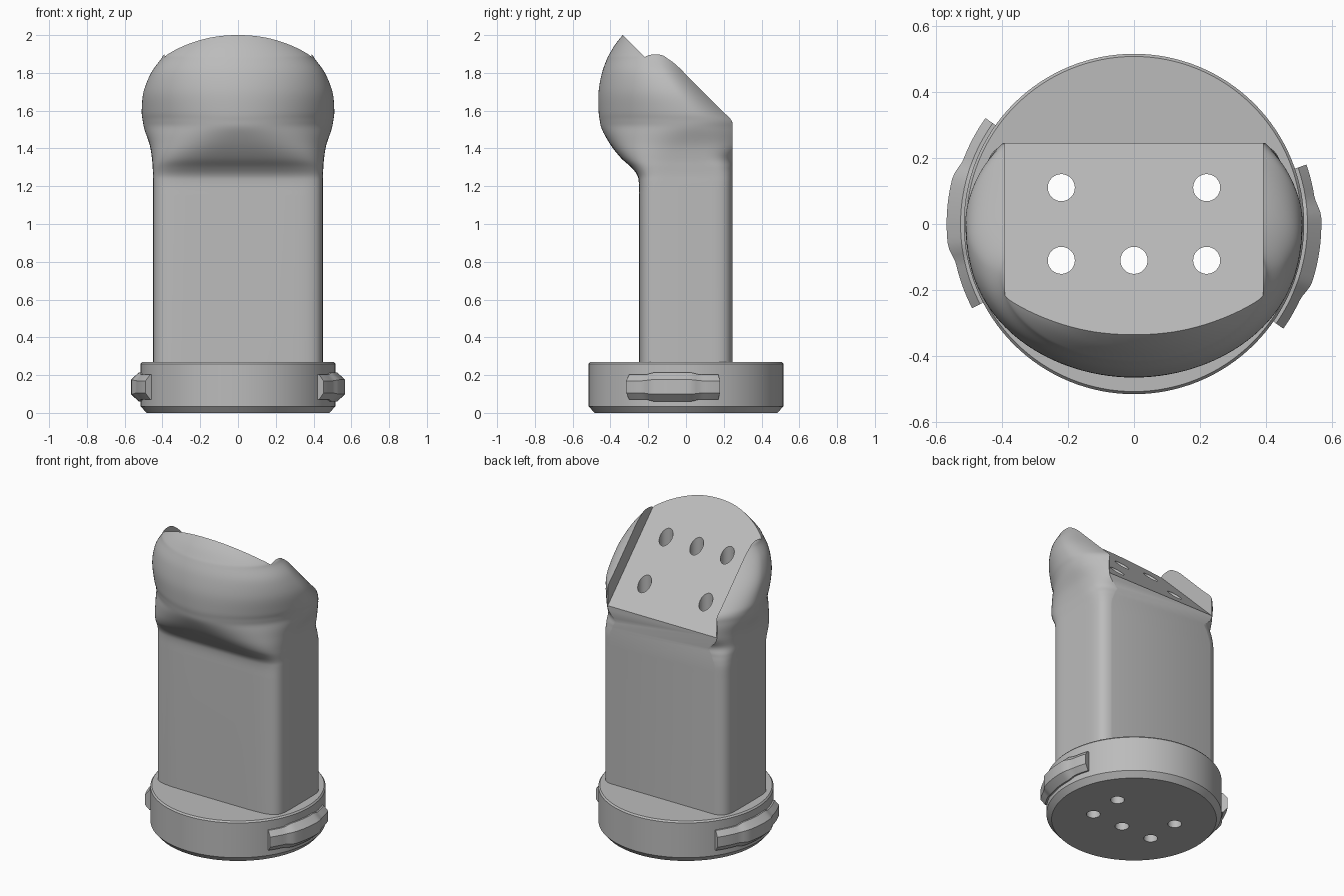
import bpy, bmesh, math
from math import cos, sin, radians, pi

if "Cube" in bpy.data.objects:
    bpy.data.objects.remove(bpy.data.objects["Cube"], do_unlink=True)

grey = bpy.data.materials.new("matte_grey")
grey.use_nodes = True
grey.diffuse_color = (0.5, 0.5, 0.5, 1)
grey.node_tree.nodes["Principled BSDF"].inputs["Base Color"].default_value = (0.5, 0.5, 0.5, 1)


def loft(name, rings, closed_loop=False):
    """Skin a stack of equal rings; cap the ends unless the stack loops."""
    bm = bmesh.new()
    rows = [[bm.verts.new(p) for p in ring] for ring in rings]
    pairs = list(zip(rows, rows[1:]))
    for low, high in pairs:
        for i in range(len(low)):
            j = (i + 1) % len(low)
            bm.faces.new((low[i], low[j], high[j], high[i]))
    bm.faces.new(rows[0][::-1])
    bm.faces.new(rows[-1])
    bmesh.ops.recalc_face_normals(bm, faces=bm.faces)
    mesh = bpy.data.meshes.new(name)
    bm.to_mesh(mesh)
    bm.free()
    mesh.materials.append(grey)
    obj = bpy.data.objects.new(name, mesh)
    bpy.context.collection.objects.link(obj)
    return obj


def circle(r, z, x=0, y=0, n=128):
    return [(x + r * cos(2 * pi * i / n), y + r * sin(2 * pi * i / n), z) for i in range(n)]


def prism(name, half_width, yz):
    return loft(name, [[(x, y, z) for y, z in yz] for x in (-half_width, half_width)])


def cut(obj, cutters):
    for c in cutters:
        c.hide_render = True
        mod = obj.modifiers.new("cut", 'BOOLEAN')
        mod.operation, mod.solver, mod.object = 'DIFFERENCE', 'EXACT', c
    deps = bpy.context.evaluated_depsgraph_get()
    mesh = bpy.data.meshes.new_from_object(obj.evaluated_get(deps))
    obj.modifiers.clear()
    obj.data = mesh


def smooth(obj, angle=30):
    bpy.ops.object.select_all(action='DESELECT')
    obj.select_set(True)
    bpy.context.view_layer.objects.active = obj
    bpy.ops.object.shade_smooth_by_angle(angle=radians(angle))


# Body sections: height, half width, y of widest point, front y, back y, squareness
SECTIONS = [
    (1.15, .45, 0, -.25, .257, 7),
    (1.22, .45, 0, -.25, .257, 7),
    (1.26, .45, 0, -.259, .257, 6.5),
    (1.30, .452, 0, -.29, .258, 5.5),
    (1.35, .456, 0, -.345, .27, 4),
    (1.42, .468, 0, -.40, .345, 2.8),
    (1.50, .495, .02, -.445, .38, 2.1),
    (1.55, .505, .02, -.457, .366, 2),
    (1.60, .51, 0, -.463, .295, 2),
    (1.70, .50, -.06, -.463, .18, 2),
    (1.80, .46, -.12, -.445, .09, 2),
    (1.87, .41, -.15, -.42, .05, 2),
    (1.90, .388, -.16, -.405, .02, 2),
    (1.95, .314, -.19, -.375, -.05, 2),
    (2.00, .20, -.25, -.335, -.1, 2),
    (2.02, .12, -.27, -.31, -.15, 2),
]


def section_ring(z, a, c, front, back, n, count=144):
    ring = []
    for i in range(count):
        t = 2 * pi * (i + .5) / count
        u, v = cos(t), sin(t)
        x = a * math.copysign(abs(u) ** (2 / n), u)
        depth = back - c if v > 0 else c - front
        ring.append((x, c + depth * math.copysign(abs(v) ** (2 / n), v), z))
    return ring


def spline(rows, steps=5):
    """Catmull-Rom interpolation of every column of the table."""
    ext = [rows[0]] + rows + [rows[-1]]
    for p, q, r, s in zip(ext, ext[1:], ext[2:], ext[3:]):
        for k in range(steps):
            t = k / steps
            yield [b + .5 * t * (c - a + t * (2 * a - 5 * b + 4 * c - d + t * (3 * (b - c) + d - a)))
                   for a, b, c, d in zip(p, q, r, s)]
    yield rows[-1]


# Column flaring into the rounded head
rings = [section_ring(.1, *SECTIONS[0][1:])]
rings += [section_ring(*row) for row in spline(SECTIONS)]
body = loft("column_and_head", rings)

# Round base with chamfered rims
base = loft("base", [circle(r, z) for r, z in ((.485, 0), (.515, .035), (.515, .26), (.507, .27))])

# Cutters: sloped face between the ears, flat back, vertical holes
slope = prism("slope_cutter", .39, [(.7, .965), (-.7, 2.365), (.7, 2.6)])
back = prism("back_cutter", 1, [(.245, 0), (.7, 0), (.7, 2.5), (.245, 2.5)])
holes = [loft("hole_cutter", [circle(.041, z, x, y, 32) for z in (-.5, 2.5)])
         for x, y in ((-.22, .11), (.22, .11), (-.22, -.11), (0, -.11), (.22, -.11))]
cut(body, [slope, back] + holes)
cut(base, holes)
for c in [slope, back] + holes:
    bpy.data.objects.remove(c, do_unlink=True)
smooth(body)
smooth(base, 25)


# Curved side lugs, each with a raised middle
def lug(name, centre, half_span):
    rings = []
    steps = 32
    for i in range(steps + 1):
        offset = half_span * (2 * i / steps - 1)
        bump = min(1, max(0, (16 - abs(offset)) / 5))
        outer = .552 + .015 * bump
        grow = .012 * bump
        profile = [(.49, .072 - grow), (.525, .072 - grow), (outer, .105 - grow / 2),
                   (outer, .17 + grow / 2), (.525, .202 + grow), (.49, .202 + grow)]
        t = radians(centre + offset)
        rings.append([(r * cos(t), r * sin(t), z) for r, z in profile])
    smooth(loft(name, rings), 15)


lug("left_lug", -8, 27)
lug("right_lug", 176, 31.5)
